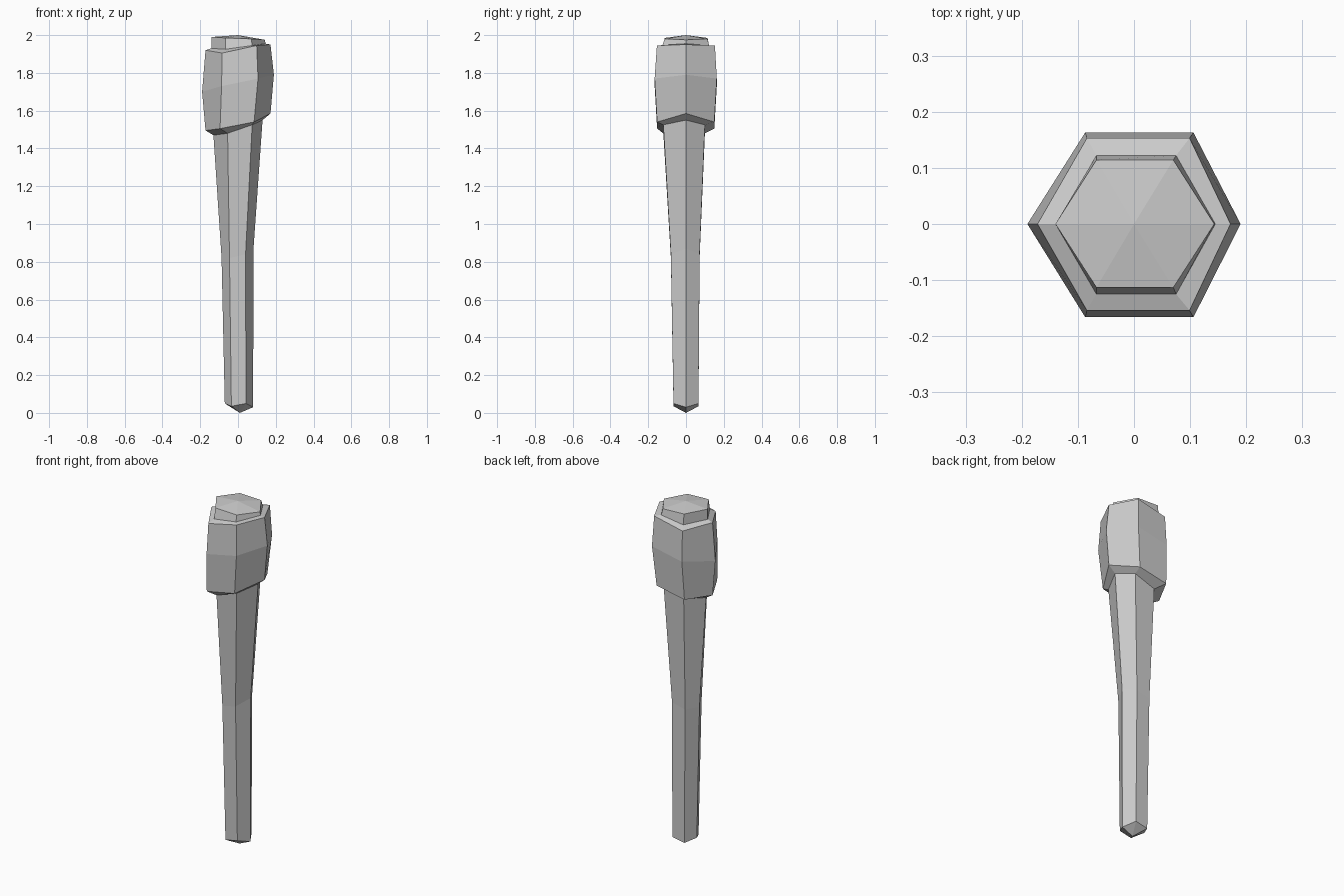
import bpy, bmesh

if "Cube" in bpy.data.objects:
    bpy.data.objects.remove(bpy.data.objects["Cube"])


def ring(xs, zs, y_front, y_back):
    """Irregular hexagon: xs / zs run left, mid-left, mid-right, right."""
    return [(xs[0], 0, zs[0]), (xs[1], y_front, zs[1]), (xs[2], y_front, zs[2]),
            (xs[3], 0, zs[3]), (xs[2], y_back, zs[2]), (xs[1], y_back, zs[1])]


def loft(name, rings, bottom_tip=None, top_tip=None):
    """Skin hexagonal rings from bottom to top, with optional pointed ends."""
    bm = bmesh.new()
    loops = [[bm.verts.new(p) for p in r] for r in rings]
    for low, high in zip(loops, loops[1:]):
        for i in range(6):
            j = (i + 1) % 6
            bm.faces.new((low[i], low[j], high[j], high[i]))
    for tip, loop, flip in ((bottom_tip, loops[0], True), (top_tip, loops[-1], False)):
        if tip:
            v = bm.verts.new(tip)
            for i in range(6):
                a, b = loop[i], loop[(i + 1) % 6]
                bm.faces.new((b, a, v) if flip else (a, b, v))
    mesh = bpy.data.meshes.new(name)
    bm.to_mesh(mesh)
    bm.free()
    obj = bpy.data.objects.new(name, mesh)
    bpy.context.collection.objects.link(obj)
    return obj


# Rings shared where the parts meet
handle_top = ring((-0.13, -0.055, 0.075, 0.13), (1.47, 1.48, 1.525, 1.55), -0.12, 0.10)
cap_base = ring((-0.14, -0.067, 0.075, 0.145), (1.93, 1.925, 1.945, 1.955), -0.125, 0.122)

# Tapered wooden handle with a pointed foot
loft("handle", [
    ring((-0.07, -0.035, 0.042, 0.08), (0.05, 0.035, 0.05, 0.03), -0.066, 0.066),
    ring((-0.087, -0.045, 0.04, 0.082), (0.82, 0.82, 0.84, 0.87), -0.08, 0.072),
    handle_top,
], bottom_tip=(0.01, 0, 0))

# Bulging wrapped head
loft("head_wrap", [
    handle_top,
    ring((-0.172, -0.095, 0.085, 0.172), (1.495, 1.505, 1.54, 1.585), -0.153, 0.15),
    ring((-0.19, -0.087, 0.106, 0.19), (1.70, 1.73, 1.77, 1.79), -0.166, 0.163),
    ring((-0.172, -0.084, 0.099, 0.172), (1.92, 1.905, 1.945, 1.95), -0.154, 0.153),
    cap_base,
])

# Low pointed cap
loft("top_cap", [
    cap_base,
    ring((-0.14, -0.067, 0.07, 0.143), (1.99, 1.985, 1.98, 1.975), -0.113, 0.114),
], top_tip=(0, 0, 2.0))
